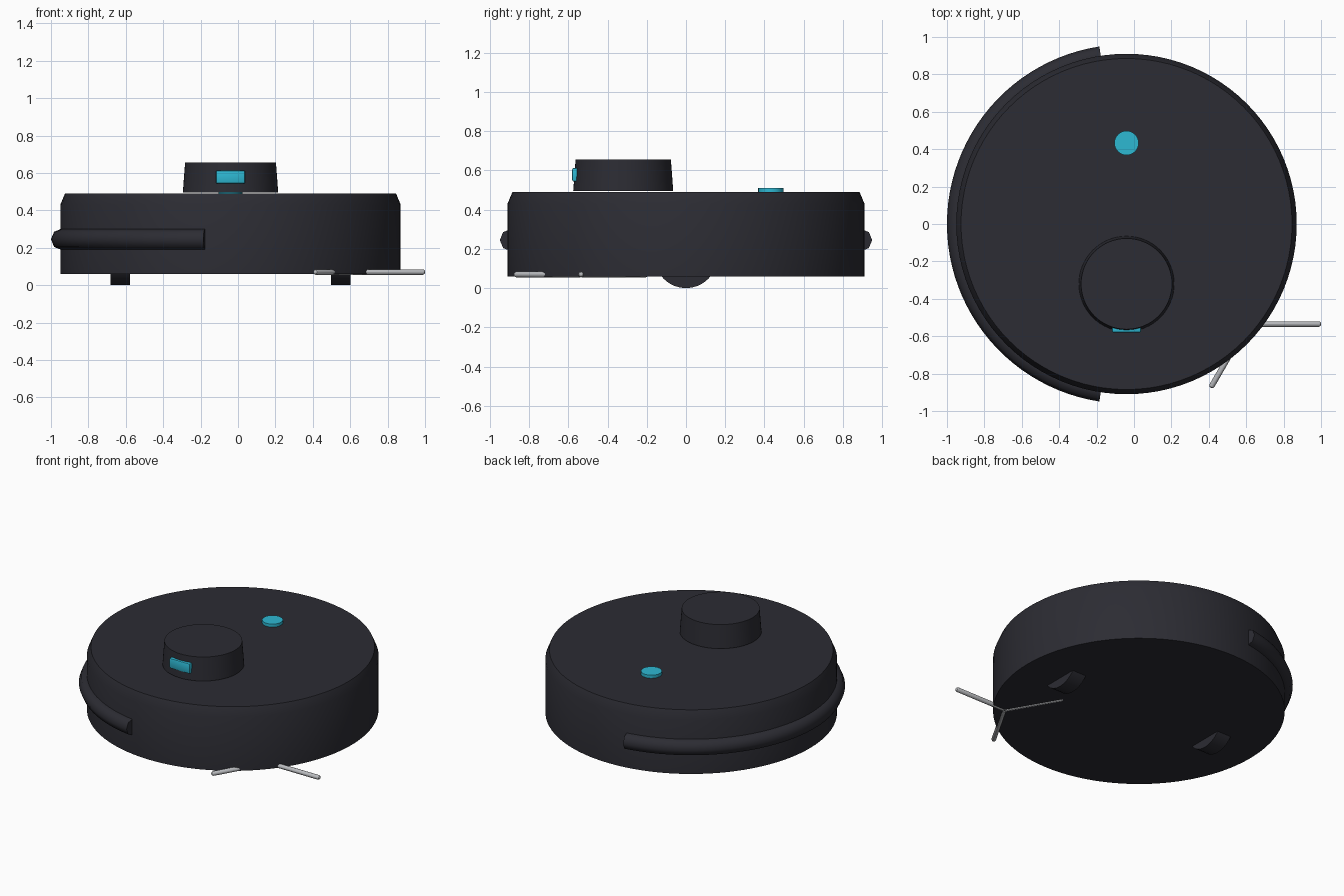
import bpy, bmesh, math
from mathutils import Vector, Matrix

if "Cube" in bpy.data.objects:
    bpy.data.objects.remove(bpy.data.objects["Cube"])

CX = -0.04  # centre of the round body


def material(name, rgb):
    m = bpy.data.materials.new(name)
    m.diffuse_color = (*rgb, 1)
    m.use_nodes = True
    m.node_tree.nodes["Principled BSDF"].inputs["Base Color"].default_value = m.diffuse_color
    return m


charcoal = material("charcoal", (0.025, 0.025, 0.033))
cyan = material("cyan", (0.027, 0.48, 0.65))
grey = material("light_grey", (0.48, 0.49, 0.51))


def finish(name, bm, mat, loc=(0, 0, 0), angle=30):
    bmesh.ops.recalc_face_normals(bm, faces=bm.faces)
    me = bpy.data.meshes.new(name)
    bm.to_mesh(me)
    bm.free()
    ob = bpy.data.objects.new(name, me)
    ob.location = loc
    me.materials.append(mat)
    bpy.context.collection.objects.link(ob)
    bpy.ops.object.select_all(action='DESELECT')
    ob.select_set(True)
    bpy.context.view_layer.objects.active = ob
    bpy.ops.object.shade_smooth_by_angle(angle=math.radians(angle))
    return ob


def turned(name, profile, sides, mat, loc, rot=None):
    """Closed solid turned around z from (radius, height) points."""
    bm = bmesh.new()
    rings = [[bm.verts.new((r * math.cos(2 * math.pi * i / sides),
                            r * math.sin(2 * math.pi * i / sides), z))
              for i in range(sides)] for r, z in profile]
    for a, b in zip(rings, rings[1:]):
        for i in range(sides):
            j = (i + 1) % sides
            bm.faces.new((a[i], a[j], b[j], b[i]))
    bm.faces.new(rings[0])
    bm.faces.new(rings[-1])
    if rot:
        bmesh.ops.transform(bm, matrix=rot, verts=bm.verts)
    return finish(name, bm, mat, loc)


# Round body with chamfered top edge
turned("body", [(0.91, 0.06), (0.91, 0.43), (0.885, 0.49)], 96, charcoal, (CX, 0, 0))

# Sensor turret, slightly tapered
turned("sensor_turret", [(0.255, 0.495), (0.243, 0.655)], 64, charcoal, (CX, -0.32, 0))

# Round button on the lid
turned("power_button", [(0.065, 0.488), (0.065, 0.511)], 24, cyan, (CX, 0.433, 0))

# Sensor window on the turret front
bm = bmesh.new()
bmesh.ops.create_cube(bm, size=1)
bmesh.ops.scale(bm, vec=(0.156, 0.03, 0.07), verts=bm.verts)
bmesh.ops.bevel(bm, geom=bm.edges[:], offset=0.008, segments=2, profile=0.5, affect='EDGES')
finish("sensor_window", bm, cyan, (CX, -0.565, 0.578))

# Bumper: octagonal bar swept round the left half
bm = bmesh.new()
steps, half = 48, math.radians(81.3)
rings = []
for s in range(steps + 1):
    a = math.pi - half + 2 * half * s / steps
    ring = []
    for k in range(8):
        t = k * math.pi / 4
        r = 0.903 + 0.057 * math.cos(t)
        ring.append(bm.verts.new((r * math.cos(a), r * math.sin(a), 0.057 * math.sin(t))))
    rings.append(ring)
for p, q in zip(rings, rings[1:]):
    for k in range(8):
        n = (k + 1) % 8
        bm.faces.new((p[k], p[n], q[n], q[k]))
bm.faces.new(rings[0])
bm.faces.new(rings[-1])
finish("bumper", bm, charcoal, (CX, 0, 0.245), 50)

# Drive wheels
for side, label in ((-1, "left"), (1, "right")):
    turned(label + "_wheel", [(0.16, -0.0525), (0.16, 0.0525)], 32, charcoal,
           (CX + side * 0.59, 0, 0.16), Matrix.Rotation(math.pi / 2, 4, 'Y'))

# Side brush: three round-ended bristles
for i in range(3):
    r, length = 0.015, 0.393
    profile = [(0.004, 0), (r, 0.006), (r, length - 0.012),
               (r * 0.75, length - 0.004), (r * 0.3, length)]
    rot = Matrix.Rotation(i * 2 * math.pi / 3, 4, 'Z') @ Matrix.Rotation(math.pi / 2, 4, 'Y')
    turned("brush_bristle_%d" % (i + 1), profile, 12, grey, (0.607, -0.535, 0.07), rot)
